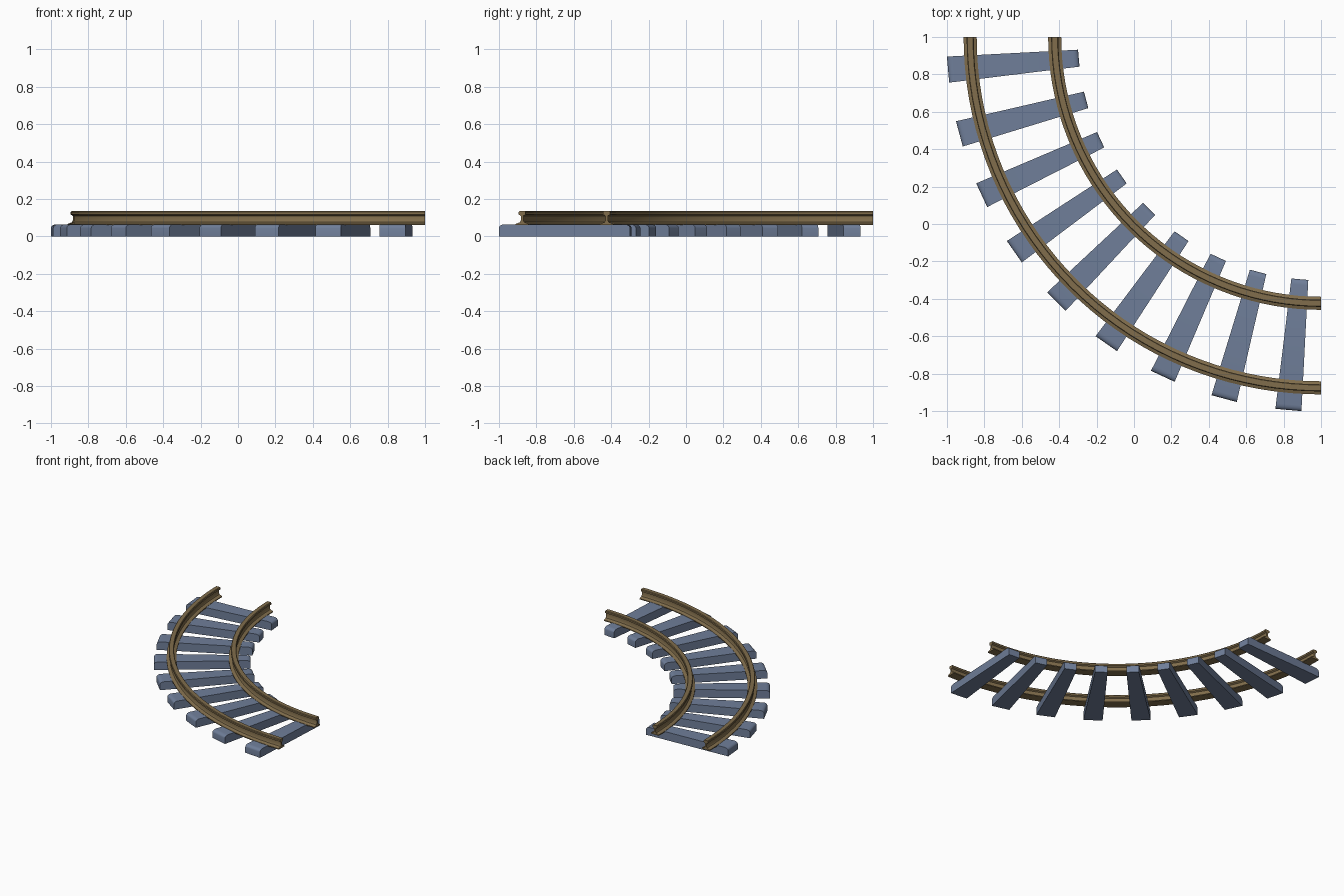
import bpy, bmesh, math

if "Cube" in bpy.data.objects:
    bpy.data.objects.remove(bpy.data.objects["Cube"])


def material(name, rgb):
    m = bpy.data.materials.new(name)
    m.diffuse_color = (*rgb, 1)
    m.use_nodes = True
    m.node_tree.nodes["Principled BSDF"].inputs["Base Color"].default_value = m.diffuse_color
    return m


BROWN = material("rail brown", (0.22, 0.155, 0.072))
BLUE = material("sleeper blue grey", (0.16, 0.21, 0.32))


def sweep(name, profile, start, end, steps, mat):
    """Sweep a closed (radius, z) profile around the curve centre at (1, 1)."""
    bm = bmesh.new()
    rings = []
    for i in range(steps + 1):
        t = math.radians(start + (end - start) * i / steps)
        rings.append([bm.verts.new((1 - r * math.cos(t), 1 - r * math.sin(t), z))
                      for r, z in profile])
    n = len(profile)
    for a, b in zip(rings, rings[1:]):
        for k in range(n):
            bm.faces.new((a[k], a[(k + 1) % n], b[(k + 1) % n], b[k]))
    bm.faces.new(rings[0])
    bm.faces.new(rings[-1])
    bmesh.ops.recalc_face_normals(bm, faces=bm.faces)
    me = bpy.data.meshes.new(name)
    bm.to_mesh(me)
    bm.free()
    me.materials.append(mat)
    ob = bpy.data.objects.new(name, me)
    bpy.context.collection.objects.link(ob)
    bpy.ops.object.select_all(action='DESELECT')
    ob.select_set(True)
    bpy.context.view_layer.objects.active = ob
    bpy.ops.object.shade_smooth_by_angle(angle=math.radians(35))


# Rails: I-shaped section, mirrored about its centre line
half = [(0.035, 0.06), (0.035, 0.067), (0.012, 0.076), (0.007, 0.085),
        (0.007, 0.110), (0.019, 0.117), (0.019, 0.130), (0.015, 0.135)]
section = half + [(-x, z) for x, z in reversed(half)]
for name, radius in (("outer_rail", 1.876), ("inner_rail", 1.424)):
    sweep(name, [(radius + x, z) for x, z in section], 0, 90, 36, BROWN)

# Sleepers: wedge-shaped blocks with rounded upper ends, one every ten degrees
MID, HALF, TOP, RR, RZ = 1.652, 0.351, 0.065, 0.03, 0.02
arc = [(HALF - RR + RR * math.cos(a), TOP - RZ + RZ * math.sin(a))
       for a in (math.radians(22.5 * i) for i in range(5))]
block = [(HALF, 0)] + arc
block += [(-x, z) for x, z in reversed(block)]
for i in range(9):
    c = 5 + 10 * i
    sweep(f"sleeper_{i + 1}", [(MID + x, z) for x, z in block], c - 2, c + 2, 1, BLUE)
